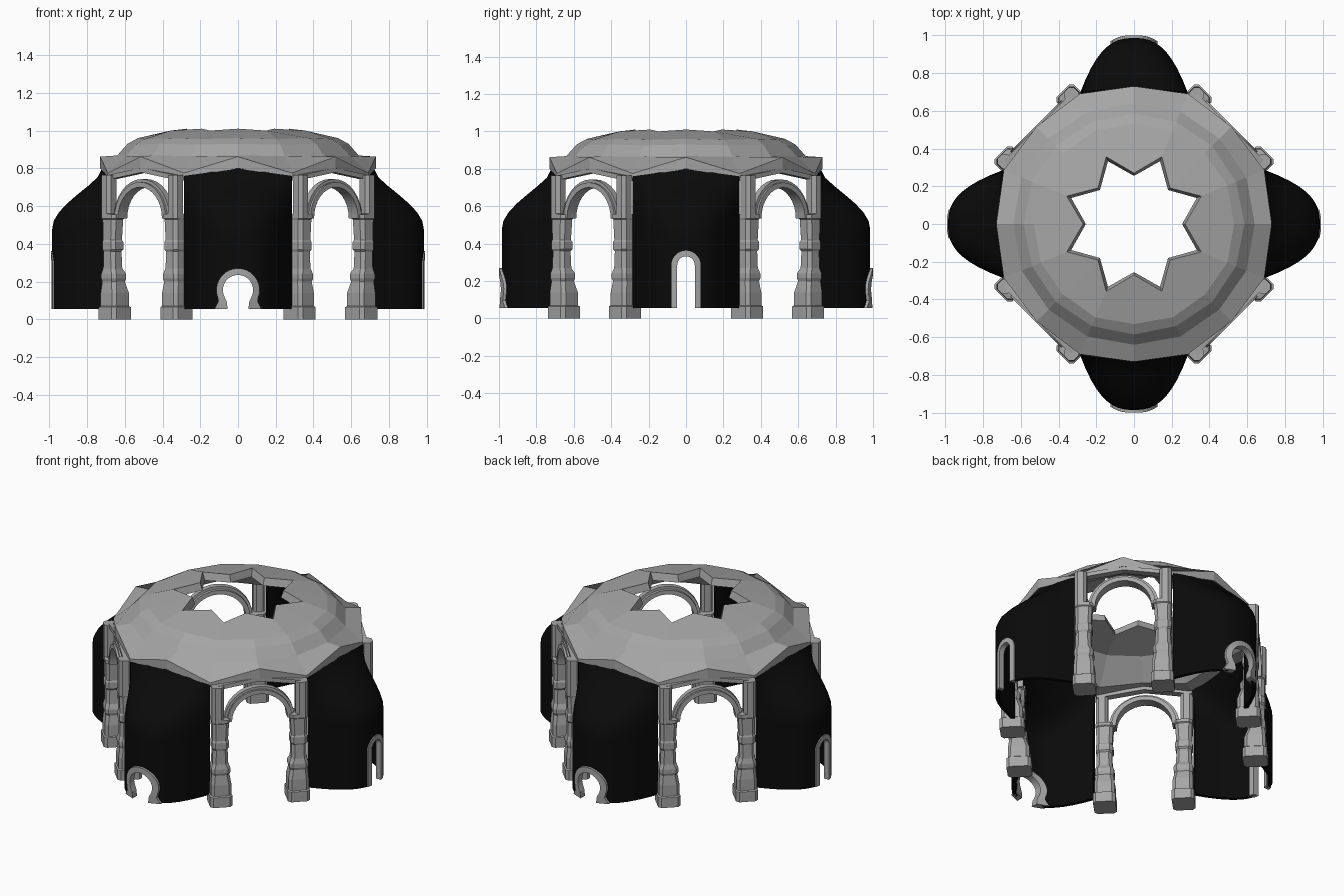
import bpy, bmesh
from math import sin, cos, pi, radians
from mathutils import Matrix

cube = bpy.data.objects.get("Cube")
if cube:
    bpy.data.objects.remove(cube, do_unlink=True)


def material(name, value):
    m = bpy.data.materials.new(name)
    m.use_nodes = True
    col = (value, value, value, 1)
    m.diffuse_color = col
    bsdf = m.node_tree.nodes["Principled BSDF"]
    bsdf.inputs["Base Color"].default_value = col
    bsdf.inputs["Roughness"].default_value = 0.8
    return m


STONE = material("grey stone", 0.38)
BLACK = material("black wall", 0.003)


def finish(name, bm, mat, turn=0):
    """Turn a part about the vertical axis and link it."""
    bmesh.ops.rotate(bm, verts=bm.verts, cent=(0, 0, 0), matrix=Matrix.Rotation(turn, 3, 'Z'))
    bmesh.ops.recalc_face_normals(bm, faces=bm.faces)
    me = bpy.data.meshes.new(name)
    bm.to_mesh(me)
    bm.free()
    me.materials.append(mat)
    ob = bpy.data.objects.new(name, me)
    bpy.context.collection.objects.link(ob)
    return ob


def loft(bm, loops, caps=True, closed=False):
    """Join equal closed loops of points with quads."""
    rows = [[bm.verts.new(p) for p in lp] for lp in loops]
    n = len(rows[0])
    pairs = list(zip(rows, rows[1:])) + ([(rows[-1], rows[0])] if closed else [])
    for a, b in pairs:
        for i in range(n):
            j = (i + 1) % n
            bm.faces.new((a[i], a[j], b[j], b[i]))
    if caps and not closed:
        bm.faces.new(rows[0])
        bm.faces.new(rows[-1])


# Dome: sixteen-sided shell, pleated rim and star-shaped opening
# each loop: radius and height on the ridges, then on the creases
DOME = [(.255, .965, .36, .955), (.27, 1.01, .386, 1.0),
        (.53, .96, .535, .955), (.585, .93, .585, .925),
        (.64, .868, .645, .865), (.73, .862, .747, .775),
        (.73, .80, .747, .75), (.64, .80, .66, .765),
        (.52, .91, .52, .905)]
bm = bmesh.new()
loops = []
for re, ze, ro, zo in DOME:
    loop = []
    for i in range(16):
        a = i * pi / 8
        r, z = (ro, zo) if i % 2 else (re, ze)
        loop.append((r * cos(a), r * sin(a), z))
    loops.append(loop)
loft(bm, loops, closed=True)
finish("dome", bm, STONE)

# Bulging walls
HALF, FLOOR = .285, .055


def wall_y(x, z):
    s = min(abs(x) / HALF, 1)
    t = min(max((.79 - z) / .31, 0), 1) ** .8
    base = .72 - .025 * s
    return -(base + (.985 - base) * (1 - s ** 2.6) * t * t * (3 - 2 * t))


def build_wall(name):
    bm = bmesh.new()
    cols, rows = 20, 16
    grid = []
    for i in range(cols + 1):
        x = HALF * (2 * i / cols - 1)
        top = .80 - .04 * abs(x) / HALF
        column = []
        for j in range(rows + 1):
            z = FLOOR + (top - FLOOR) * j / rows
            column.append(bm.verts.new((x, wall_y(x, z), z)))
        grid.append(column)
    for a, b in zip(grid, grid[1:]):
        for j in range(rows):
            bm.faces.new((a[j], b[j], b[j + 1], a[j + 1]))
    return finish(name, bm, BLACK)


def horseshoe():
    right = [(.055, FLOOR, .125, FLOOR), (.06, .095, .104, .095)]
    arc = [radians(-22 + 224 * i / 18) for i in range(19)]
    mid = [(.08 * cos(a), .155 + .08 * sin(a), .115 * cos(a), .155 + .115 * sin(a)) for a in arc]
    return right + mid + [(-a, b, -c, d) for a, b, c, d in reversed(right)]


def tall_door():
    arc = [pi * i / 14 for i in range(15)]
    mid = [(.047 * cos(a), .285 + .047 * sin(a), .078 * cos(a), .285 + .078 * sin(a)) for a in arc]
    return [(.047, FLOOR, .078, FLOOR)] + mid + [(-.047, FLOOR, -.078, FLOOR)]


def cut_door(wall, path):
    pts = [((a + c) / 2, (b + d) / 2) for a, b, c, d in path]
    pts = [(pts[0][0], 0)] + pts + [(pts[-1][0], 0)]
    bm = bmesh.new()
    loft(bm, [[(x, y, z) for x, z in pts] for y in (-.5, -1.3)])
    cutter = finish("door_cutter", bm, BLACK)
    cutter.hide_render = True
    bpy.context.view_layer.objects.active = wall
    thick = wall.modifiers.new("thickness", 'SOLIDIFY')
    thick.thickness, thick.offset = .022, -1
    cut = wall.modifiers.new("door", 'BOOLEAN')
    cut.operation, cut.solver, cut.object = 'DIFFERENCE', 'EXACT', cutter
    for m in ("thickness", "door"):
        bpy.ops.object.modifier_apply(modifier=m)
    bpy.data.objects.remove(cutter, do_unlink=True)


def smooth(ob):
    bpy.ops.object.select_all(action='DESELECT')
    ob.select_set(True)
    bpy.context.view_layer.objects.active = ob
    bpy.ops.object.shade_smooth_by_angle(angle=radians(35))


for k, side in enumerate(("front", "left", "back", "right")):
    path = tall_door() if k % 2 else horseshoe()
    proud = .006 if k % 2 else .015
    wall = build_wall(side + "_wall")
    cut_door(wall, path)
    wall.data.transform(Matrix.Rotation(k * pi / 2, 4, 'Z'))
    smooth(wall)
    # Door surround, draped over the wall
    bm = bmesh.new()
    loops = []
    for a, b, c, d in path:
        ya, yc = wall_y(a, b), wall_y(c, d)
        loops.append([(a, ya - proud, b), (c, yc - proud, d), (c, yc + .03, d), (a, ya + .03, b)])
    loft(bm, loops)
    finish(side + "_door_surround", bm, STONE, k * pi / 2)

# Pillars: height, inner and outer depth, near and far offset from the arch centre
PILLAR = [(0, .62, .765, .165, .297), (.065, .62, .765, .165, .297),
          (.07, .63, .757, .17, .29), (.14, .63, .757, .17, .29),
          (.20, .65, .75, .18, .285), (.215, .645, .755, .175, .288),
          (.24, .645, .755, .175, .288), (.27, .662, .748, .187, .28),
          (.36, .665, .746, .19, .278), (.37, .658, .752, .183, .283),
          (.41, .658, .752, .183, .283), (.42, .664, .748, .188, .28),
          (.53, .66, .75, .182, .282), (.535, .655, .755, .176, .285),
          (.555, .655, .755, .176, .285), (.56, .68, .755, .213, .285),
          (.765, .68, .755, .213, .285)]


def pillar(bm, sign):
    loops = []
    for z, u0, u1, v0, v1 in PILLAR:
        c = .018
        ring = [(v0 + c, u0), (v1 - c, u0), (v1, u0 + c), (v1, u1 - c),
                (v1 - c, u1), (v0 + c, u1), (v0, u1 - c), (v0, u0 + c)]
        loops.append([(sign * v, -u, z) for v, u in ring])
    loft(bm, loops)


def arch(bm, ri, ro, u0, u1, spring=.535, steps=16):
    loops = []
    for i in range(steps + 1):
        a = pi * i / steps
        loops.append([(r * cos(a), -u, spring + r * sin(a))
                      for r, u in ((ri, u0), (ro, u0), (ro, u1), (ri, u1))])
    loft(bm, loops)


for k, corner in enumerate(("front_left", "back_left", "back_right", "front_right")):
    turn = pi / 4 + k * pi / 2
    for sign, end in ((-1, "first"), (1, "second")):
        bm = bmesh.new()
        pillar(bm, sign)
        finish(f"{corner}_{end}_pillar", bm, STONE, turn)
    bm = bmesh.new()
    arch(bm, .165, .192, .665, .735)
    arch(bm, .188, .208, .685, .722)
    smooth(finish(corner + "_arch", bm, STONE, turn))
    # Gabled beam under the rim
    bm = bmesh.new()
    loft(bm, [[(v, -u, z + dz) for u, dz in ((.68, 0), (.725, 0), (.725, .025), (.68, .025))]
              for v, z in ((-.28, .735), (0, .778), (.28, .735))])
    finish(corner + "_beam", bm, STONE, turn)
